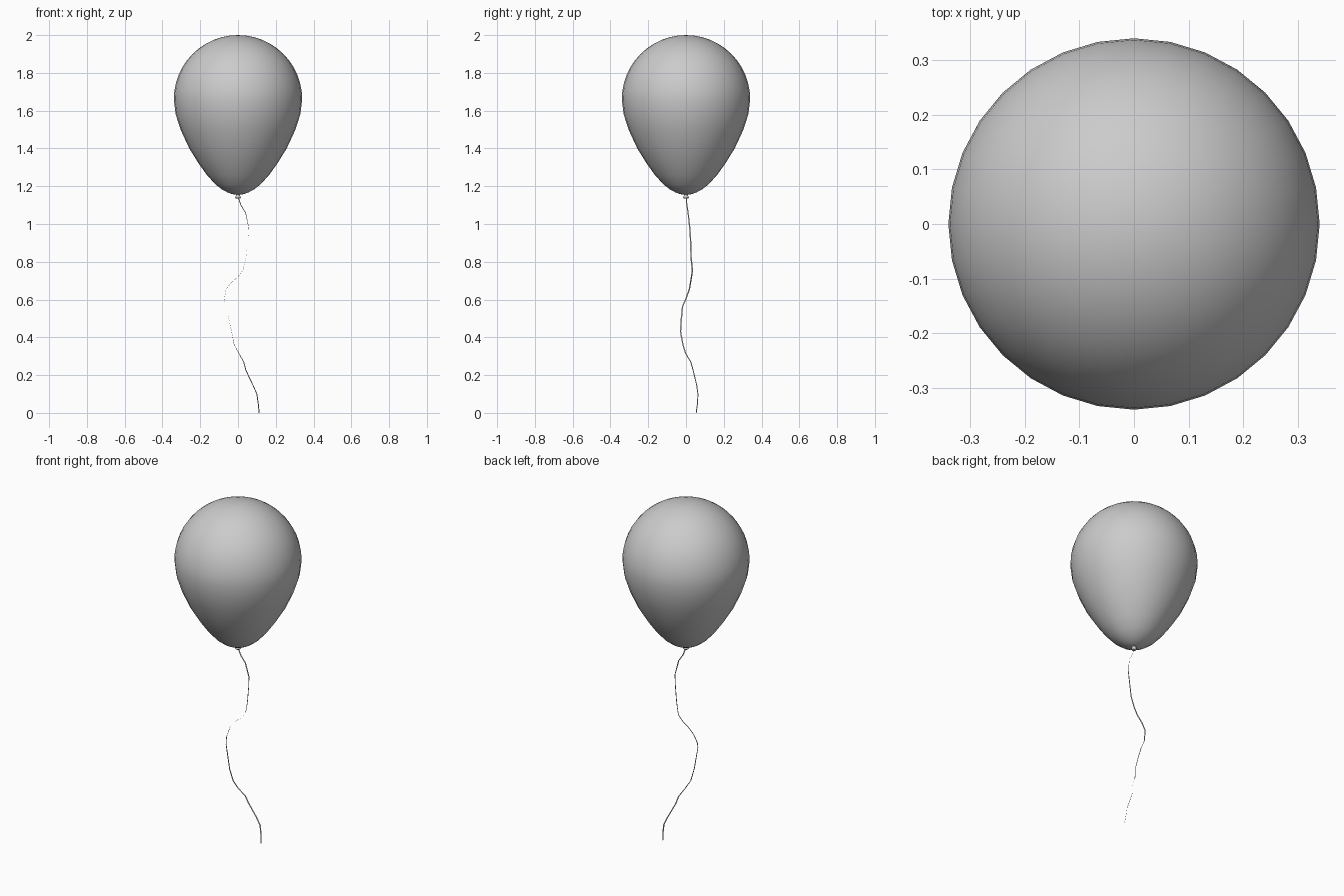
import bpy, bmesh, math
from mathutils import Vector

if "Cube" in bpy.data.objects:
    bpy.data.objects.remove(bpy.data.objects["Cube"])


def finish(name, bm):
    mesh = bpy.data.meshes.new(name)
    bm.to_mesh(mesh)
    bm.free()
    mesh.shade_smooth()
    obj = bpy.data.objects.new(name, mesh)
    bpy.context.collection.objects.link(obj)
    return obj


def lathe(name, profile, sides):
    # Spin an (r, z) profile around the vertical axis
    bm = bmesh.new()
    verts = [bm.verts.new((r, 0, z)) for r, z in profile]
    edges = [bm.edges.new(p) for p in zip(verts, verts[1:])]
    bmesh.ops.spin(bm, geom=verts + edges, cent=(0, 0, 0), axis=(0, 0, 1),
                   angle=math.tau, steps=sides, use_merge=True)
    bmesh.ops.remove_doubles(bm, verts=bm.verts, dist=0.0002)
    bmesh.ops.recalc_face_normals(bm, faces=bm.faces)
    return finish(name, bm)


# Balloon: tapered lower half, hemispherical crown
lower = [(0.0, 1.154), (0.03, 1.158), (0.055, 1.167), (0.085, 1.183), (0.12, 1.21),
         (0.165, 1.26), (0.21, 1.323), (0.258, 1.40), (0.302, 1.495), (0.33, 1.58)]
crown = [(0.34 * math.cos(i * math.pi / 24), 1.66 + 0.34 * math.sin(i * math.pi / 24))
         for i in range(13)]
lathe("balloon", lower + crown, 32)

# Tied neck with a small rolled lip
lathe("knot", [(0.012, 1.16), (0.009, 1.15), (0.014, 1.147), (0.015, 1.14),
               (0.012, 1.136), (0.0, 1.138)], 16)

# String: thin ribbon, (x, y, z, twist in degrees)
path = [(0, 0, 1.145, 45), (.015, .005, 1.10, 50), (.04, .011, 1.06, 60),
        (.057, .02, .98, 80), (.053, .024, .92, 90), (.042, .027, .82, 95),
        (.026, .034, .755, 100), (0, .029, .72, 105), (-.035, .024, .69, 105),
        (-.063, .018, .655, 100), (-.073, -.002, .60, 95), (-.065, -.018, .565, 90),
        (-.048, -.025, .495, 85), (-.034, -.029, .43, 80), (-.02, -.016, .36, 75),
        (.005, -.002, .315, 65), (.03, .025, .27, 50), (.042, .038, .225, 45),
        (.08, .057, .145, 45), (.10, .063, .10, 45), (.107, .061, .05, 45),
        (.112, .054, 0, 45)]
bm = bmesh.new()
rows = []
for x, y, z, twist in path:
    a = math.radians(twist)
    side = Vector((math.cos(a), math.sin(a), 0)) * 0.0035
    rows.append([bm.verts.new(Vector((x, y, z)) + s * side) for s in (-1, 1)])
for (a, b), (c, d) in zip(rows, rows[1:]):
    bm.faces.new((a, b, d, c))
finish("string", bm)
